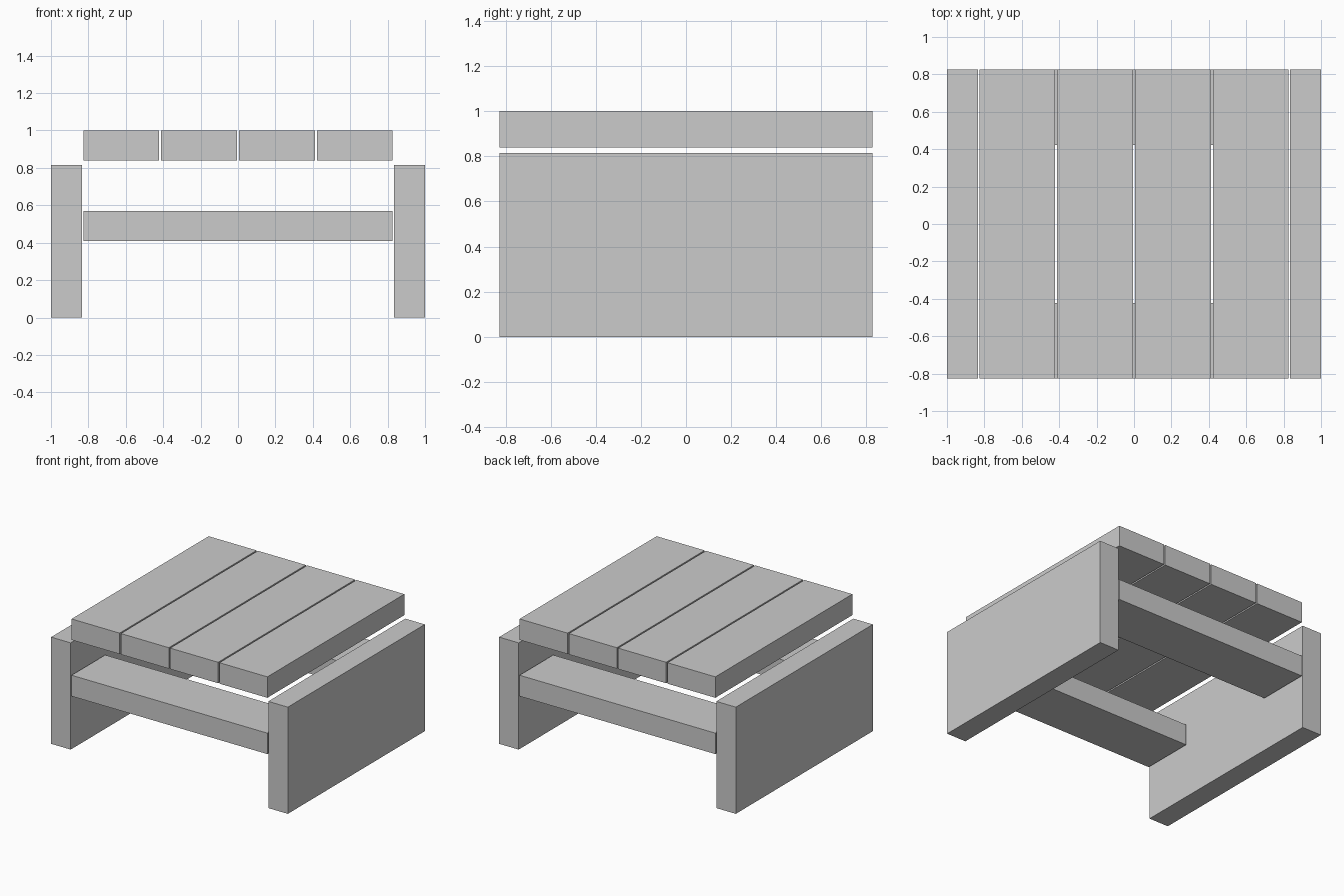
import bpy

if "Cube" in bpy.data.objects:
    bpy.data.objects.remove(bpy.data.objects["Cube"])


def box(name, x, y, z):
    """Box from (min, max) ranges on each axis."""
    bpy.ops.mesh.primitive_cube_add(size=1)
    ob = bpy.context.object
    ob.name = name
    ob.location = [(a + b) / 2 for a, b in (x, y, z)]
    ob.scale = [b - a for a, b in (x, y, z)]
    bpy.ops.object.transform_apply(location=True, rotation=False, scale=True)
    return ob


DEPTH = 0.827   # half depth of the table
WIDTH = 0.405   # board width
INNER = 0.827   # half length of the boards between the sides

# Solid side panels acting as legs
box("left_side_panel", (-1, -0.835), (-DEPTH, DEPTH), (0, 0.815))
box("right_side_panel", (0.835, 1), (-DEPTH, DEPTH), (0, 0.815))

# Front and back stretcher boards
box("front_stretcher", (-INNER, INNER), (-DEPTH, -DEPTH + WIDTH), (0.41, 0.57))
box("back_stretcher", (-INNER, INNER), (DEPTH - WIDTH, DEPTH), (0.41, 0.57))

# Four top slats with narrow gaps
pitch = (2 * INNER - WIDTH) / 3
for i in range(4):
    x0 = -INNER + i * pitch
    box(f"top_slat_{i + 1}", (x0, x0 + WIDTH), (-DEPTH, DEPTH), (0.84, 1.0))
